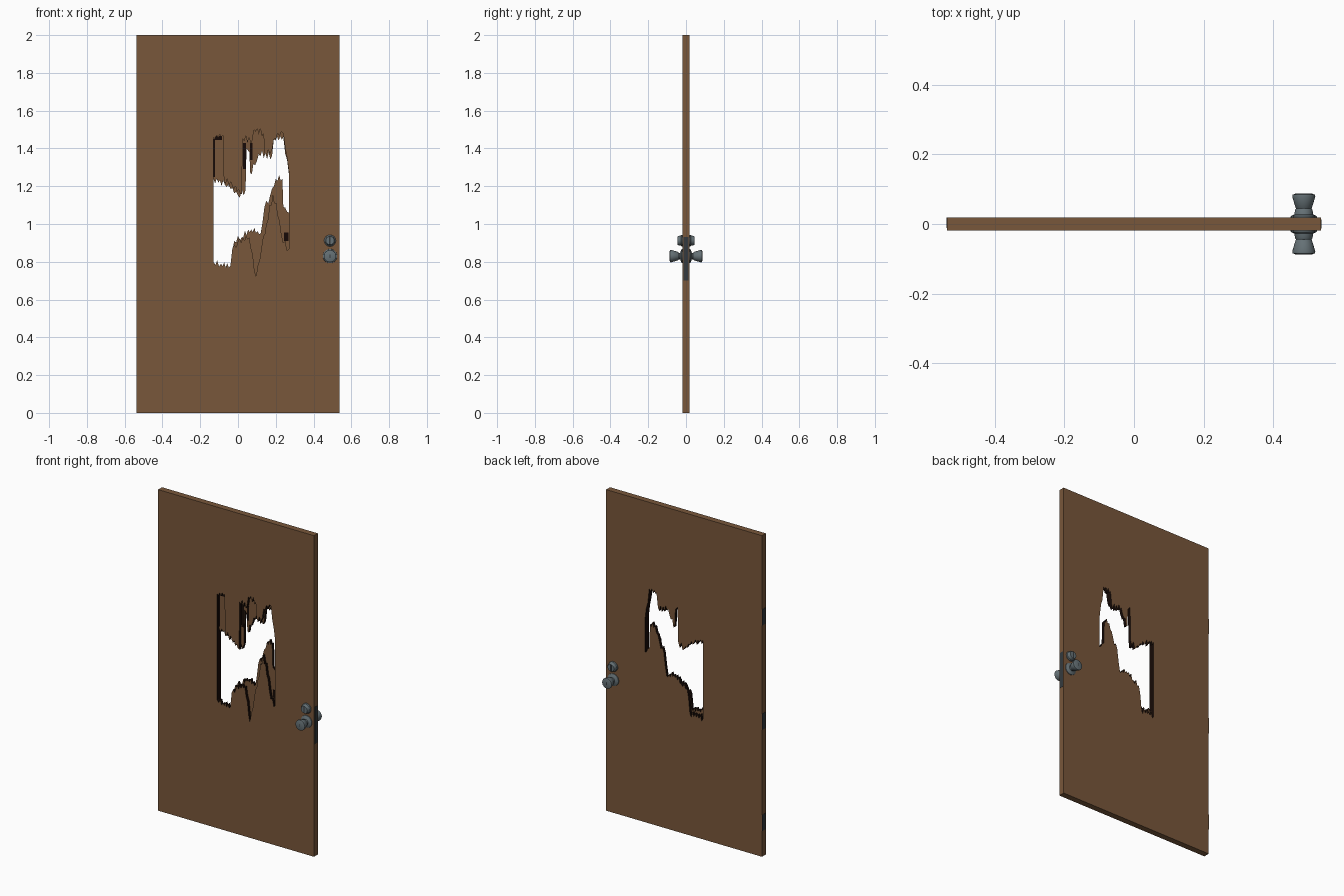
import bpy, bmesh, math, random
from mathutils import Matrix, Vector

random.seed(4)
cube = bpy.data.objects.get("Cube")
if cube:
    bpy.data.objects.remove(cube, do_unlink=True)


def material(name, colour, rough=0.7):
    mat = bpy.data.materials.new(name)
    mat.use_nodes = True
    mat.diffuse_color = (*colour, 1)
    node = mat.node_tree.nodes["Principled BSDF"]
    node.inputs["Base Color"].default_value = (*colour, 1)
    node.inputs["Roughness"].default_value = rough
    return mat


WOOD = material("brown wood", (0.19, 0.095, 0.043))
CHAR = material("dark splintered core", (0.008, 0.003, 0.002))
METAL = material("grey metal", (0.13, 0.165, 0.18))
DARK_METAL = material("dark metal", (0.035, 0.042, 0.048))

HALF_WIDTH, HEIGHT, HALF_DEPTH = 0.537, 2.0, 0.019


def finish(bm, name, *materials):
    mesh = bpy.data.meshes.new(name)
    bm.to_mesh(mesh)
    bm.free()
    obj = bpy.data.objects.new(name, mesh)
    bpy.context.collection.objects.link(obj)
    for mat in materials:
        mesh.materials.append(mat)
    return obj


def box(name, centre, size, mat):
    bm = bmesh.new()
    bmesh.ops.create_cube(bm, size=1)
    bmesh.ops.scale(bm, vec=size, verts=bm.verts)
    bmesh.ops.translate(bm, vec=centre, verts=bm.verts)
    return finish(bm, name, mat)


def turned(name, profile, x, z, side, mat, segments=24):
    """Spin a (radius, distance) profile around an axis standing off the door."""
    bm = bmesh.new()
    verts = [bm.verts.new((x + r, side * d, z)) for r, d in profile]
    edges = [bm.edges.new(pair) for pair in zip(verts, verts[1:])]
    bmesh.ops.spin(bm, geom=verts + edges, cent=(x, 0, z), axis=(0, 1, 0),
                   angle=math.tau, steps=segments, use_merge=True)
    bmesh.ops.remove_doubles(bm, verts=bm.verts, dist=0.0001)
    bmesh.ops.recalc_face_normals(bm, faces=bm.faces)
    obj = finish(bm, name, mat)
    bpy.ops.object.select_all(action='DESELECT')
    obj.select_set(True)
    bpy.context.view_layer.objects.active = obj
    bpy.ops.object.shade_smooth_by_angle(angle=math.radians(35))
    return obj


def splinter(outline):
    """Break the flatter runs of a hole outline into small teeth."""
    result = []
    corners = [Vector(p) / 100 for p in outline]
    for start, end in zip(corners, corners[1:] + corners[:1]):
        result.append(start)
        run = end - start
        if abs(run.x) < 0.018:
            continue
        teeth = max(2, round(abs(run.x) / 0.009))
        for i in range(1, teeth):
            point = start.lerp(end, i / teeth)
            point.y += random.uniform(0.006, 0.022) * (-1) ** i
            result.append(point)
    return result


def skin(name, outline, y_from, y_to):
    """One half of the door thickness, pierced by a splintered hole."""
    bm = bmesh.new()
    border = [(-HALF_WIDTH, 0), (HALF_WIDTH, 0),
              (HALF_WIDTH, HEIGHT), (-HALF_WIDTH, HEIGHT)]
    for loop in (border, splinter(outline)):
        verts = [bm.verts.new((x, y_from, z)) for x, z in loop]
        for a, b in zip(verts, verts[1:] + verts[:1]):
            bm.edges.new((a, b))
    bmesh.ops.triangle_fill(bm, edges=bm.edges[:], use_beauty=True,
                            normal=(0, -1, 0))
    out = bmesh.ops.extrude_face_region(bm, geom=bm.faces[:],
                                        use_keep_orig=True)
    moved = [g for g in out["geom"] if isinstance(g, bmesh.types.BMVert)]
    bmesh.ops.translate(bm, vec=(0, y_to - y_from, 0), verts=moved)
    bmesh.ops.recalc_face_normals(bm, faces=bm.faces)
    # Broken walls inside the hole are dark, everything else is wood
    for face in bm.faces:
        centre = face.calc_center_median()
        inside = abs(centre.x) < 0.4 and 0.5 < centre.z < 1.8
        face.material_index = int(inside and abs(face.normal.y) < 0.5)
    return finish(bm, name, WOOD, CHAR)


# Hole outlines in hundredths, clockwise from the upper left
front_hole = [(-13, 146), (-8, 147), (-7.5, 123), (-3, 120), (2, 116),
              (2.5, 145), (7.5, 144), (8.5, 150), (13.5, 148), (14, 138),
              (18, 139), (19, 145), (21, 148), (24, 148), (27, 127),
              (27, 87), (24, 90), (22, 102), (18.5, 116), (15, 100),
              (12.5, 88), (9.5, 72), (6, 93), (0, 91), (-3, 87),
              (-4, 78), (-9, 79), (-13, 80)]
back_hole = [(-13, 124), (-7, 121), (-3, 119), (0, 115), (4, 118),
             (4.5, 140), (6, 138), (6.5, 127), (9, 131), (11, 137),
             (18, 136), (19, 145), (24, 146), (27, 126), (27, 106),
             (24, 109), (23.5, 124), (20, 124), (17, 115), (14, 109),
             (12, 95), (7, 97), (2, 93), (-2, 91), (-3, 86),
             (-4, 76), (-13, 75)]
skin("door_front_skin", front_hole, -HALF_DEPTH, 0)
skin("door_back_skin", back_hole, 0, HALF_DEPTH)

# Exposed dark core in the recesses of the front skin
for name, left, right, low, high in (
        ("core_top_left", -0.125, -0.085, 1.445, 1.465),
        ("core_left_edge", -0.13, -0.123, 1.25, 1.45),
        ("core_top_middle", 0.026, 0.043, 1.29, 1.43),
        ("core_top_middle_right", 0.064, 0.077, 1.34, 1.43),
        ("core_bottom_right", 0.243, 0.268, 0.91, 0.955)):
    box(name, ((left + right) / 2, -0.001, (low + high) / 2),
        (right - left, 0.004, high - low), CHAR)

# Knobs and deadbolt turns on both sides
LOCK_X, KNOB_Z, BOLT_Z = 0.487, 0.83, 0.912
knob_profile = [(0, 0.018), (0.038, 0.018), (0.037, 0.023), (0.026, 0.028),
                (0.017, 0.031), (0.017, 0.038), (0.022, 0.042),
                (0.033, 0.078), (0.032, 0.084), (0.024, 0.087), (0, 0.087)]
bolt_profile = [(0, 0.018), (0.031, 0.018), (0.031, 0.023), (0.027, 0.027),
                (0.025, 0.04), (0.022, 0.045), (0, 0.045)]
for label, side in (("front", -1), ("back", 1)):
    turned(label + "_knob", knob_profile, LOCK_X, KNOB_Z, side, METAL)
    turned(label + "_deadbolt", bolt_profile, LOCK_X, BOLT_Z, side, METAL)
    box(label + "_deadbolt_slot", (LOCK_X, side * 0.044, BOLT_Z),
        (0.008, 0.004, 0.042), DARK_METAL)
    box(label + "_knob_keyway", (LOCK_X, side * 0.0865, KNOB_Z),
        (0.005, 0.002, 0.018), DARK_METAL)

# Latch plate on the lock edge, hinge leaves on the opposite edge
box("latch_plate", (HALF_WIDTH, 0, 0.815), (0.003, 0.026, 0.23), DARK_METAL)
for label, z in (("top", 1.49), ("middle", 0.84), ("bottom", 0.21)):
    box(label + "_hinge", (-HALF_WIDTH, 0.003, z), (0.003, 0.03, 0.1),
        DARK_METAL)
